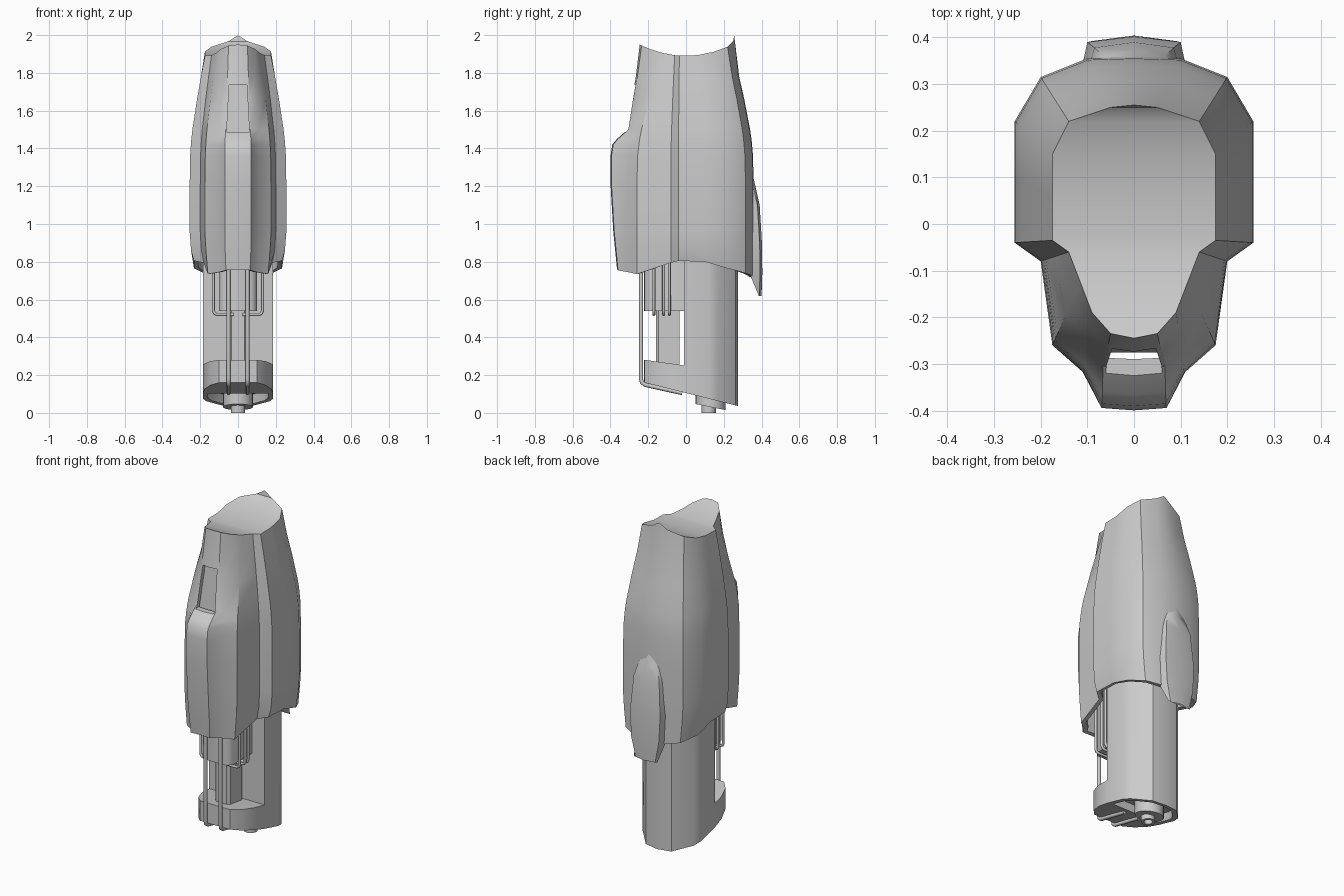
import bpy, bmesh, math

if "Cube" in bpy.data.objects:
    bpy.data.objects.remove(bpy.data.objects["Cube"])

def finish(ob, angle=32):
    bpy.ops.object.select_all(action='DESELECT')
    ob.select_set(True)
    bpy.context.view_layer.objects.active = ob
    for m in list(ob.modifiers):
        bpy.ops.object.modifier_apply(modifier=m.name)
    bpy.ops.object.shade_smooth_by_angle(angle=math.radians(angle))

def mirrored(half):
    # half outline (x >= 0) to a closed symmetric ring
    return half + [(-p[0],) + tuple(p[1:]) for p in reversed(half) if p[0] > 1e-6]

def loft(name, rings, caps=True, saddle=False):
    bm = bmesh.new()
    vs = [[bm.verts.new(p) for p in r] for r in rings]
    n = len(rings[0])
    for a, b in zip(vs, vs[1:]):
        for i in range(n):
            j = (i + 1) % n
            bm.faces.new((a[i], a[j], b[j], b[i]))
    if saddle:      # last ring closed by strips across x
        t = vs[-1]
        for i in range(n // 2):
            f = [t[i], t[i + 1], t[(n - i - 1) % n], t[(n - i) % n]]
            bm.faces.new(list(dict.fromkeys(f)))
    elif caps:
        bm.faces.new(vs[0])
        bm.faces.new(vs[-1])
    bmesh.ops.recalc_face_normals(bm, faces=bm.faces)
    me = bpy.data.meshes.new(name)
    bm.to_mesh(me)
    bm.free()
    ob = bpy.data.objects.new(name, me)
    bpy.context.collection.objects.link(ob)
    return ob

def prism(name, half, z0, z1):
    ring = mirrored(half)
    return loft(name, [[(x, y, z(y)) for x, y in ring] for z in (z0, z1)])

def flat(z):
    return lambda y: z

def circle(r, cy, z, n=20):
    pts = [(r * math.cos(2 * math.pi * i / n), cy + r * math.sin(2 * math.pi * i / n)) for i in range(n)]
    return [(x, y, z(y)) for x, y in pts]

def cut(ob, cutter):
    m = ob.modifiers.new("cut", 'BOOLEAN')
    m.operation = 'DIFFERENCE'
    m.solver = 'EXACT'
    m.object = cutter
    bpy.context.view_layer.objects.active = ob
    bpy.ops.object.modifier_apply(modifier=m.name)
    bpy.data.objects.remove(cutter)

def wire(name, pts, r):
    cu = bpy.data.curves.new(name, 'CURVE')
    cu.dimensions = '3D'
    cu.bevel_depth = r
    cu.bevel_resolution = 2
    cu.use_fill_caps = True
    sp = cu.splines.new('POLY')
    sp.points.add(len(pts) - 1)
    for p, c in zip(sp.points, pts):
        p.co = (*c, 1)
    ob = bpy.data.objects.new(name, cu)
    bpy.context.collection.objects.link(ob)
    bpy.ops.object.select_all(action='DESELECT')
    ob.select_set(True)
    bpy.context.view_layer.objects.active = ob
    bpy.ops.object.convert(target='MESH')
    finish(bpy.context.object, 50)

# Outer shell: widest outline blended to the narrow top outline
base = [(0, -.325), (.07, -.32), (.11, -.295), (.175, -.26), (.2, -.08), (.256, -.04),
        (.256, .1), (.256, .22), (.2, .315), (.1, .355), (0, .358)]
top = [(0, -.245), (.05, -.235), (.09, -.19), (.115, -.125), (.14, -.06), (.175, -.035),
       (.175, .06), (.175, .15), (.14, .22), (.05, .25), (0, .255)]
hem = [.76, .755, .745, .735, .795, .805, .80, .765, .74, .725, .72]
bulge = [1, 1, .3] + [0] * 8
# z, blend to top, front bulge, width scale
levels = [(0, 0, .04, .91), (.86, 0, .05, .97), (.96, 0, .06, 1), (1.2, 0, .074, 1), (1.36, .03, .077, 1),
          (1.42, .08, .072, 1), (1.45, .11, .05, 1), (1.5, .18, 0, 1), (1.66, .48, 0, 1), (1.78, .74, 0, 1), (9, 1, 0, 1)]
rings = []
for z, t, d, s in levels:
    half = []
    for i, (b, e) in enumerate(zip(base, top)):
        x = (b[0] * (1 - t) + e[0] * t) * s
        y = b[1] * (1 - t) + e[1] * t - d * bulge[i]
        zz = z
        if z == 0:
            zz = hem[i]
        elif z == 9:
            zz = 1.89 + .06 * (y / .245) ** 2 + (.044 if i == 10 else .015 if i == 9 else 0)
        half.append((x, y, zz))
    rings.append(mirrored(half))
shell = loft("outer_shell", rings, saddle=True)
m = shell.modifiers.new("thickness", 'SOLIDIFY')
m.thickness = .025
m.offset = -1
finish(shell)

# Front window with a recessed back plate
cut(shell, loft("window_cutter", [
    [(-.06, y0, 1.487), (.06, y0, 1.487), (.047, y0, 1.735), (-.047, y0, 1.735)] for y0 in (-.5, -.2)]))
finish(shell)
loft("window_plate", [[(-.08, -.275 + d, 1.45), (.08, -.275 + d, 1.45), (.06, -.242 + d, 1.77), (-.06, -.242 + d, 1.77)]
                      for d in (0, .01)])

# Back fin, z / half width / outer y
fin = []
for z, w, y in [(1.25, .03, .356), (1.18, .065, .372), (1.1, .085, .39), (.9, .1, .402), (.74, .092, .404), (.62, .065, .4)]:
    inner = .335 if z > .7 else .385
    fin.append(mirrored([(0, inner, z + (.0 if z > .7 else .02)), (w + .012, inner, z), (w, y - .012, z), (0, y, z)]))
finish(loft("back_fin", fin), 40)

# Inner grip body with slanted base, open front and hollow foot
def slant(y):
    return .105 - .25 * y

body = prism("grip_body", [(0, -.222), (.1, -.22), (.145, -.17), (.175, -.09), (.185, -.01), (.185, .12),
                           (.17, .17), (.085, .262), (0, .275)], slant, flat(1.0))
cut(body, prism("front_cutter", [(.3, -.4), (.3, -.01)], lambda y: .25 - .14 * y, flat(1.5)))
cut(body, prism("foot_cutter", [(.158, .01), (.158, .11), (.14, .16), (.07, .235), (0, .246)],
                flat(-.2), lambda y: slant(y) + .05))
finish(body)

# Upper front block and the column in the opening
finish(prism("upper_block", [(0, -.223), (.075, -.22), (.1, -.195), (.1, .02)], flat(.54), flat(1.0)), 50)
finish(prism("centre_column", [(.035, -.16), (.05, -.145), (.05, -.035)], flat(.2), flat(.6)))

# Foot boss and hollow nozzle
def boss(y):
    return .03 - .2 * (y - .135)
finish(loft("foot_boss", [circle(.08, .13, f) for f in (flat(.16), boss)]))
finish(loft("nozzle", [circle(r, .12, flat(z)) for r, z in [(.038, .1), (.038, 0), (.024, 0), (.024, .03)]]))

# Bent guide rods and hanging side wires
for s in (-1, 1):
    wire("guide_rod", [(s * .05, -.238, .9), (s * .05, -.238, .18), (s * .05, -.233, .16),
                       (s * .05, -.215, .148), (s * .05, -.02, .105)], .011)
    for y in (-.17, -.118, -.088):
        wire("side_wire", [(s * .13, y, .9), (s * .13, y, .54), (s * .124, y, .526),
                           (s * .11, y, .521), (s * .025, y, .521)], .008)
